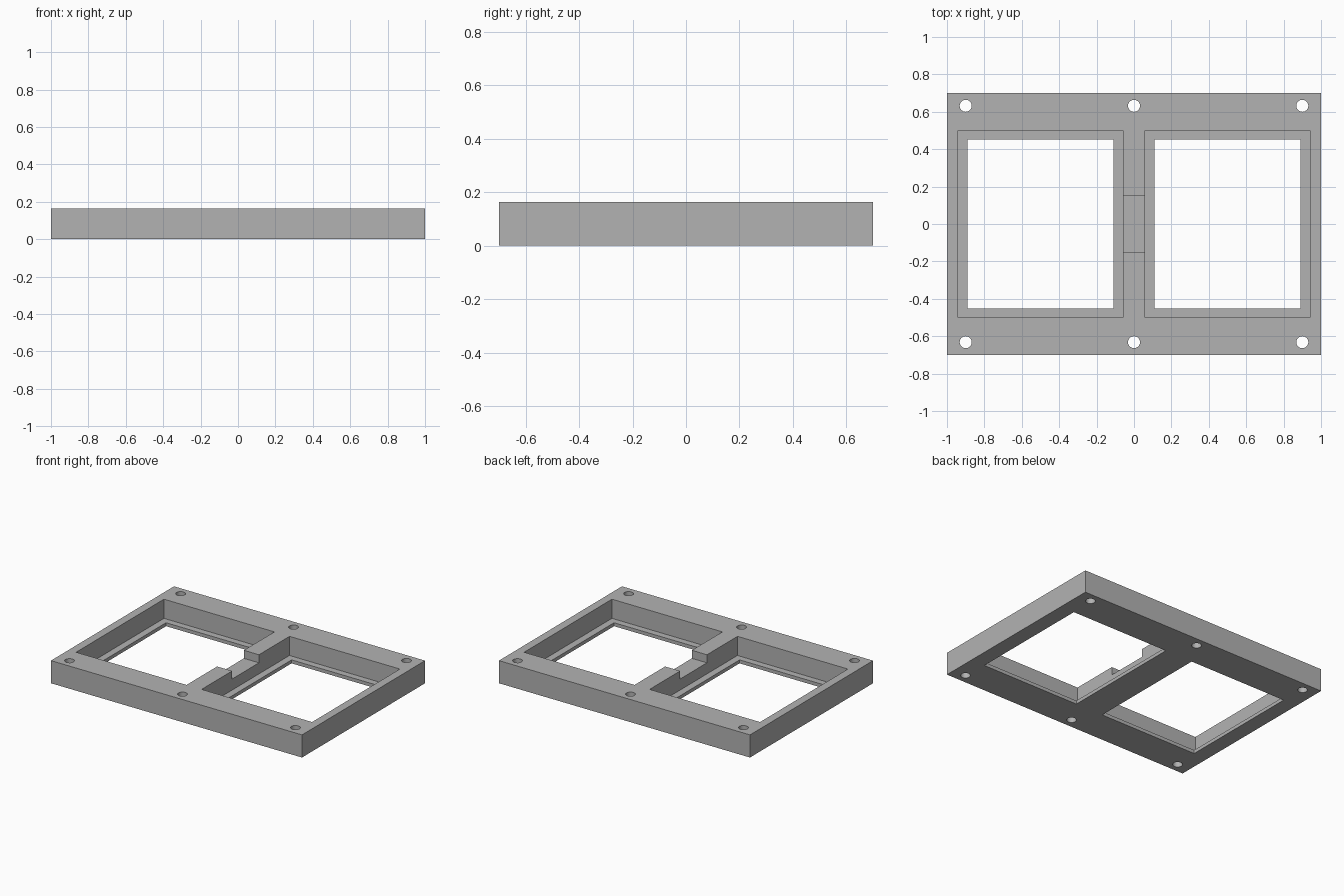
import bpy

HEIGHT = 0.163
LEDGE = 0.025
NOTCH_FLOOR = 0.105

# Remove the default cube
old = bpy.data.objects.get("Cube")
if old:
    bpy.data.objects.remove(old, do_unlink=True)

grey = bpy.data.materials.new("plain grey")
grey.use_nodes = True
colour = (0.45, 0.45, 0.45, 1)
grey.diffuse_color = colour
grey.node_tree.nodes["Principled BSDF"].inputs["Base Color"].default_value = colour


def box(name, x, y, z0, z1, width, depth):
    bpy.ops.mesh.primitive_cube_add(size=1, location=(x, y, (z0 + z1) / 2))
    ob = bpy.context.object
    ob.name = name
    ob.scale = (width, depth, z1 - z0)
    bpy.ops.object.transform_apply(location=True, rotation=False, scale=True)
    ob.data.materials.append(grey)
    return ob


def cut(target, cutter):
    """Subtract the cutter from the target, then discard it."""
    cutter.hide_render = True
    mod = target.modifiers.new("cut", 'BOOLEAN')
    mod.operation = 'DIFFERENCE'
    mod.solver = 'EXACT'
    mod.object = cutter
    bpy.ops.object.select_all(action='DESELECT')
    target.select_set(True)
    bpy.context.view_layer.objects.active = target
    bpy.ops.object.modifier_apply(modifier=mod.name)
    bpy.data.objects.remove(cutter, do_unlink=True)


# Solid slab
frame = box("double_frame", 0, 0, 0, HEIGHT, 2, 1.4)

# Two recessed bays, each with a window that leaves a thin ledge
for side in (-1, 1):
    cut(frame, box("bay_cutter", side * 0.5, 0, LEDGE, 0.3, 0.88, 1.0))
    cut(frame, box("window_cutter", side * 0.5, 0, -0.1, 0.3, 0.78, 0.905))

# Notch in the middle of the dividing bar
cut(frame, box("notch_cutter", 0, 0, NOTCH_FLOOR, 0.3, 0.14, 0.305))

# Screw holes along the front and back rails
for x in (-0.9, 0, 0.9):
    for y in (-0.632, 0.632):
        bpy.ops.mesh.primitive_cylinder_add(vertices=32, radius=0.032, depth=1, location=(x, y, 0))
        hole = bpy.context.object
        hole.data.materials.append(grey)
        cut(frame, hole)

# Smooth hole walls, crisp edges elsewhere
bpy.ops.object.select_all(action='DESELECT')
frame.select_set(True)
bpy.context.view_layer.objects.active = frame
bpy.ops.object.shade_smooth_by_angle()
